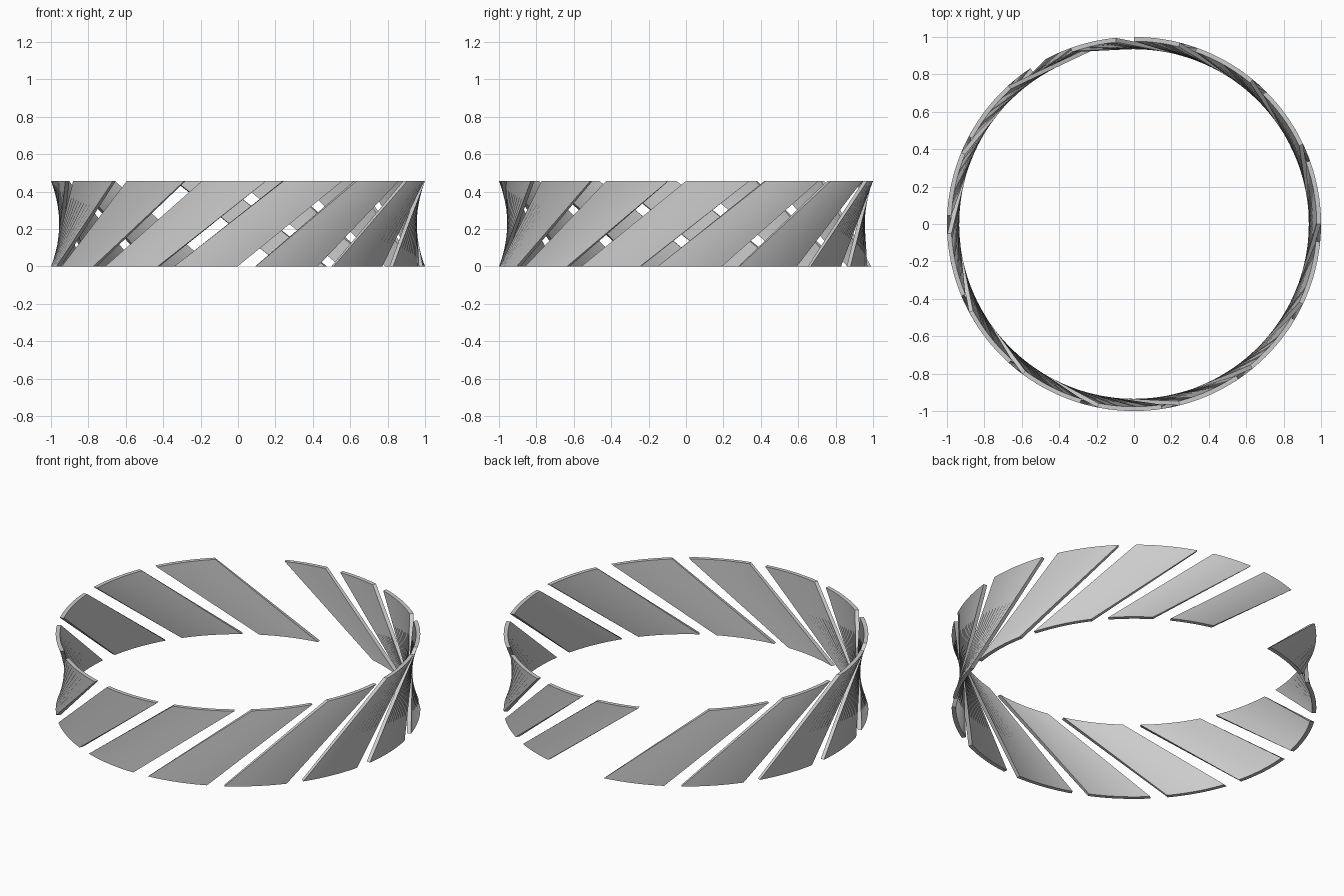
import bpy
import bmesh
from math import radians, cos, sin

cube = bpy.data.objects.get("Cube")
if cube:
    bpy.data.objects.remove(cube, do_unlink=True)

HEIGHT = 0.456
OUTER, INNER = 1.0, 0.977
TWIST = 34.0        # how far the top of a slat leads its foot, in degrees
SEGMENTS = 10

grey = bpy.data.materials.new("plain_grey")
grey.use_nodes = True
colour = (0.6, 0.6, 0.6, 1)
grey.diffuse_color = colour
grey.node_tree.nodes["Principled BSDF"].inputs["Base Color"].default_value = colour


def slat(name, start, width):
    """Slanted strip with straight rulings between the foot and top circles."""
    bm = bmesh.new()
    rings = []
    for i in range(SEGMENTS + 1):
        foot = radians(start + width * i / SEGMENTS)
        top = foot + radians(TWIST)
        corners = ((OUTER, foot, 0), (OUTER, top, HEIGHT),
                   (INNER, top, HEIGHT), (INNER, foot, 0))
        rings.append([bm.verts.new((r * cos(a), r * sin(a), z))
                      for r, a, z in corners])
    for a, b in zip(rings, rings[1:]):
        for j in range(4):
            k = (j + 1) % 4
            bm.faces.new((a[j], b[j], b[k], a[k]))
    bm.faces.new(rings[0])
    bm.faces.new(rings[-1][::-1])
    bmesh.ops.recalc_face_normals(bm, faces=bm.faces)
    mesh = bpy.data.meshes.new(name)
    bm.to_mesh(mesh)
    bm.free()
    mesh.materials.append(grey)
    obj = bpy.data.objects.new(name, mesh)
    bpy.context.collection.objects.link(obj)
    bpy.ops.object.select_all(action='DESELECT')
    obj.select_set(True)
    bpy.context.view_layer.objects.active = obj
    bpy.ops.object.shade_smooth_by_angle(angle=radians(30))


# Evenly spaced wide slats
for n in range(12):
    slat(f"wide_slat_{n + 1}", 98.3 + 25.3 * n, 19.8)

# Two narrow slats beside the opening at the back
for n in range(2):
    slat(f"narrow_slat_{n + 1}", 41.8 + 19.8 * n, 14.2)
